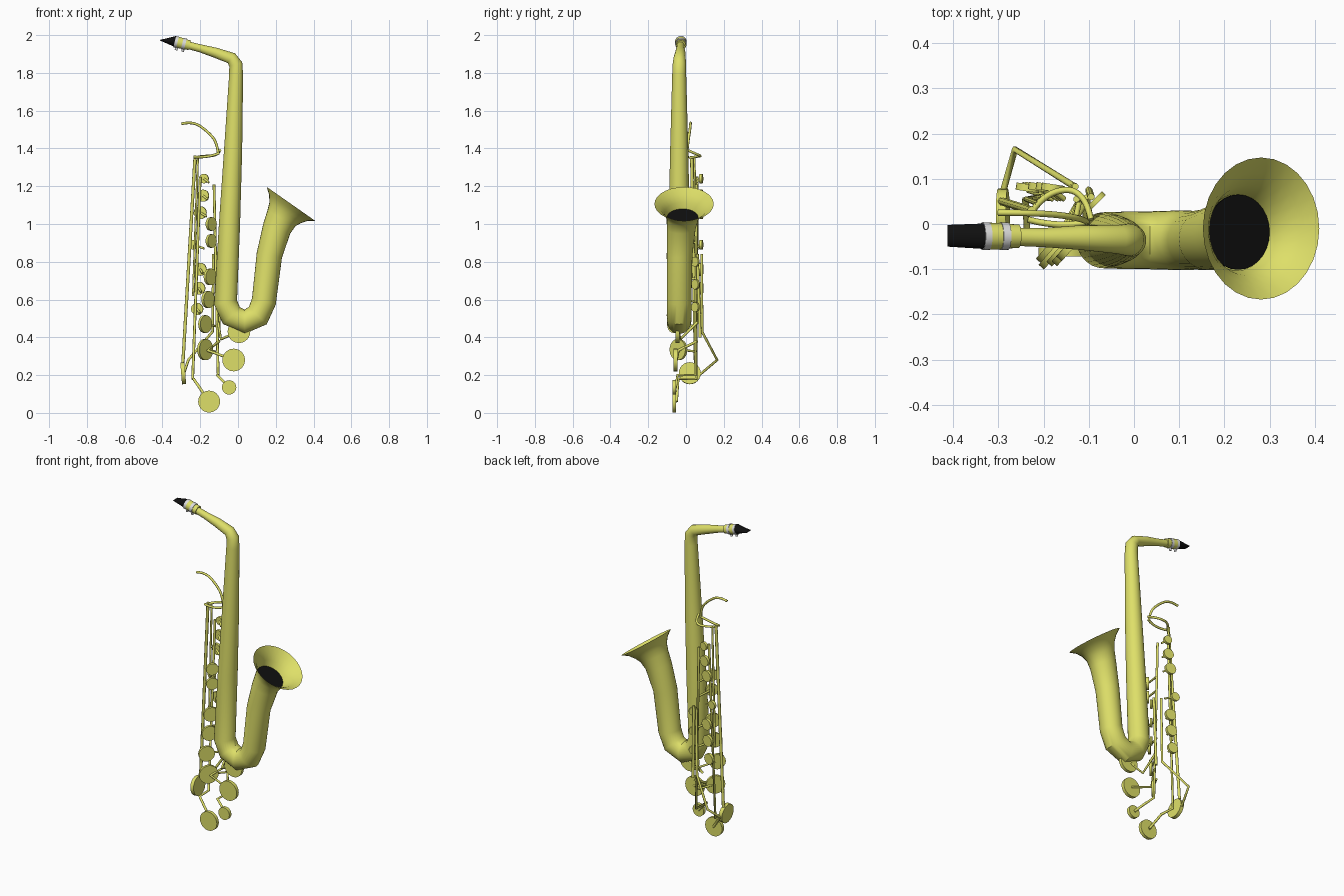
import bpy, bmesh, math
from mathutils import Vector

cube = bpy.data.objects.get("Cube")
if cube:
    bpy.data.objects.remove(cube)


def material(name, r, g, b):
    m = bpy.data.materials.new(name)
    m.use_nodes = True
    m.diffuse_color = (r, g, b, 1)
    m.node_tree.nodes["Principled BSDF"].inputs["Base Color"].default_value = (r, g, b, 1)
    return m


brass = material("brass", .73, .74, .14)
silver = material("silver", .72, .72, .72)
black = material("black", .005, .005, .005)


def finish(name, bm, mat, smooth=True):
    bmesh.ops.recalc_face_normals(bm, faces=bm.faces)
    me = bpy.data.meshes.new(name)
    bm.to_mesh(me)
    bm.free()
    me.materials.append(mat)
    ob = bpy.data.objects.new(name, me)
    bpy.context.scene.collection.objects.link(ob)
    if smooth:
        bpy.ops.object.select_all(action='DESELECT')
        ob.select_set(True)
        bpy.context.view_layer.objects.active = ob
        bpy.ops.object.shade_smooth_by_angle(angle=math.radians(40))
    return ob


def sweep(name, stations, mat, sides=28, start_cap=False, end_cap=False):
    """Round tube through (x, y, z, radius[, flattening]) stations lying near the xz plane."""
    bm = bmesh.new()
    pts = [Vector(s[:3]) for s in stations]
    rings = []
    for i, s in enumerate(stations):
        a = pts[i] - pts[max(i - 1, 0)]
        b = pts[min(i + 1, len(pts) - 1)] - pts[i]
        t = a.normalized() + b.normalized()
        t.y = 0
        t.normalize()
        side = Vector((0, 1, 0))
        up = t.cross(side) * (s[4] if len(s) > 4 else 1)
        ring = []
        for k in range(sides):
            ang = math.tau * k / sides
            ring.append(bm.verts.new(pts[i] + s[3] * (math.cos(ang) * side + math.sin(ang) * up)))
        rings.append(ring)
    for r, q in zip(rings, rings[1:]):
        for k in range(sides):
            n = (k + 1) % sides
            bm.faces.new((r[k], r[n], q[n], q[k]))
    if start_cap:
        bm.faces.new(rings[0])
    if end_cap:
        bm.faces.new(rings[-1])
    return finish(name, bm, mat)


def rod(name, points, radius=.0075, kind='POLY'):
    cu = bpy.data.curves.new(name, 'CURVE')
    cu.dimensions = '3D'
    cu.bevel_depth = radius
    cu.bevel_resolution = 2
    cu.use_fill_caps = True
    cu.materials.append(brass)
    sp = cu.splines.new(kind)
    sp.points.add(len(points) - 1)
    for p, co in zip(sp.points, points):
        p.co = (*co, 1)
    if kind == 'NURBS':
        sp.order_u = 3
        sp.use_endpoint_u = True
    ob = bpy.data.objects.new(name, cu)
    bpy.context.scene.collection.objects.link(ob)


def disc(name, centre, normal, radius, depth=.016, mat=brass, sides=20):
    bm = bmesh.new()
    bmesh.ops.create_cone(bm, cap_ends=True, segments=sides, radius1=radius,
                          radius2=radius, depth=depth)
    rot = Vector(normal).to_track_quat('Z', 'Y').to_matrix()
    for v in bm.verts:
        v.co = rot @ v.co + Vector(centre)
    return finish(name, bm, mat)


# Neck, conical body, bow and flared bell as one tube
sweep("body_tube", [
    (-.27, -.028, 1.948, .02), (-.2, -.03, 1.93, .021), (-.12, -.03, 1.907, .027),
    (-.035, -.034, 1.878, .032), (-.012, -.035, 1.845, .036), (-.01, -.036, 1.79, .037),
    (-.026, -.036, 1.39, .048), (-.045, -.036, 1, .056), (-.066, -.036, .585, .062),
    (-.035, -.036, .515, .063), (.035, -.036, .483, .064), (.105, -.036, .515, .066),
    (.137, -.036, .59, .065), (.166, -.034, .835, .068), (.205, -.025, .975, .076),
    (.23, -.018, 1.03, .085), (.25, -.014, 1.06, .1), (.267, -.011, 1.086, .124),
    (.281, -.01, 1.106, .157)], brass, start_cap=True)
disc("bell_throat", (.23, -.018, 1.032), (.56, 0, .83), .083, .004, black, 28)

# Mouthpiece, ligature and cork sleeve
sweep("mouthpiece", [(-.412, -.026, 1.973, .024, .08), (-.335, -.027, 1.967, .028),
                     (-.3, -.027, 1.957, .028)], black, start_cap=True, end_cap=True)
for name, x, end, r, mat in (("ligature_front", -.335, -.32, .031, silver),
                             ("ligature_band", -.32, -.295, .03, brass),
                             ("ligature_back", -.295, -.278, .031, silver),
                             ("neck_sleeve", -.278, -.255, .027, brass)):
    sweep(name, [(x, -.027, 1.882 - .25 * x, r), (end, -.027, 1.882 - .25 * end, r - .001)],
          mat, start_cap=True, end_cap=True)
for x in (-.325, -.29):
    disc("ligature_screw", (x, -.03, 1.928 - .25 * (x + .3)), (.25, 0, 1), .007, .03, silver, 10)

# Long key rods
rod("outer_rod", [(-.227, .03, 1.36), (-.292, .05, .26)], .009)
rod("outer_rod_twin", [(-.212, .045, 1.36), (-.238, .055, .62)], .006)
rod("middle_rod", [(-.2, .06, 1.25), (-.24, .055, .18), (-.235, -.04, .18), (-.153, -.05, .06)])
rod("inner_rod", [(-.127, .055, 1.21), (-.105, .05, .2), (-.11, -.045, .2), (-.047, -.055, .135)])
rod("back_rod", [(-.095, .06, .84), (-.1, .075, .4)], .008)
rod("bow_lever", [(-.1, .06, .38), (-.16, -.04, .33), (-.02, -.05, .28)])
rod("bow_lever_upper", [(-.105, .06, .48), (-.09, -.03, .39), (0, -.04, .43)])
rod("side_lever", [(-.13, .083, .84), (-.135, .085, .43), (-.263, .165, .28),
                   (-.29, .07, .2), (-.29, .02, .21)])

# Thumb hook and curved guard at the top of the rods
rod("thumb_hook", [(-.3, .025, 1.53), (-.24, .025, 1.545), (-.16, .02, 1.49),
                   (-.11, .01, 1.43), (-.105, .005, 1.37)], .007, 'NURBS')
rod("guard_ring", [(-.23, .02, 1.35), (-.2, .07, 1.36), (-.11, .08, 1.36),
                   (-.095, .01, 1.39)], .007, 'NURBS')
rod("guard_bar", [(-.235, .01, 1.355), (-.16, -.01, 1.35), (-.1, .005, 1.375)], .007, 'NURBS')

# Key cups behind the rods: x, z, radius
for x, z, r in ((-.18, 1.24, .025), (-.185, 1.15, .032), (-.2, 1.06, .034), (-.235, .89, .026),
                (-.2, .76, .034), (-.207, .66, .034), (-.216, .55, .032)):
    disc("back_key", (x, .08, z), (.15, .98, 0), r)
    rod("back_key_arm", [(x, .075, z), (-.15 - .07 * (1.3 - z), .055, z - .02)], .006)

# Key cups beside the body: x, y, z, radius
for x, y, z, r in ((-.142, -.05, 1, .036), (-.142, -.05, .91, .036), (-.147, -.055, .72, .044),
                   (-.158, -.055, .6, .045), (-.174, -.06, .47, .047), (-.174, -.04, .335, .056)):
    disc("side_key", (x, y, z), (-.75, .66, 0), r)
    rod("side_key_arm", [(x, y, z), (-.12, .055, z - .01)], .006)

# Small keys close to the back of the body
for z in (.8, .68, .56):
    disc("small_key", (-.085, .05, z), (.7, -.7, 0), .026, .012)

# Large cups around and below the bow
for name, x, y, z, r in (("lowest_key", -.153, -.062, .06, .058),
                         ("small_low_key", -.047, -.062, .135, .038),
                         ("low_key", -.023, -.055, .28, .06),
                         ("bow_key", .005, -.045, .43, .06)):
    disc(name, (x, y, z), (0, 1, 0), r, .02, sides=24)
disc("lever_key", (-.29, .02, .21), (1, 0, .08), .058, .022, sides=24)
